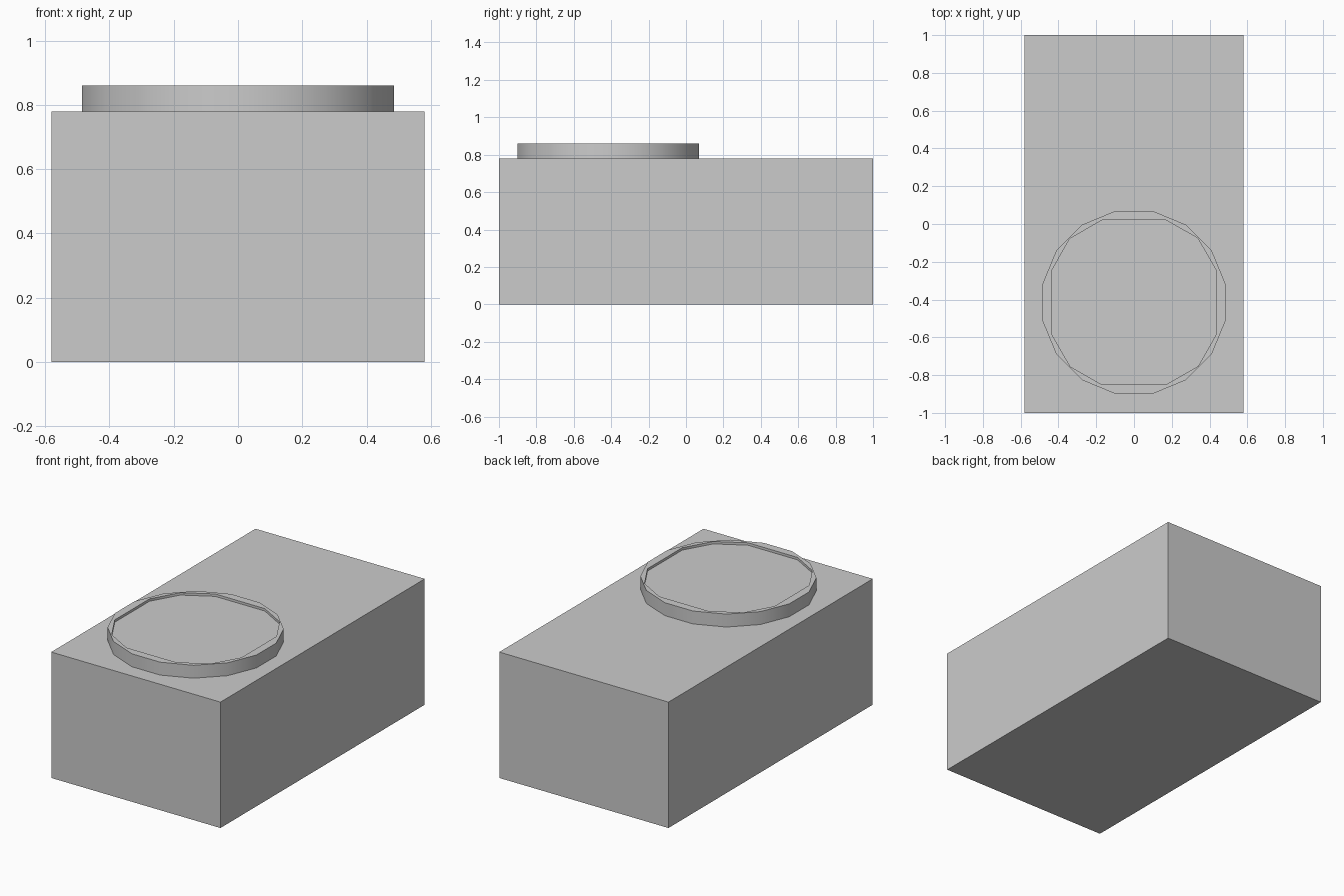
import bpy, bmesh
from math import pi, cos, sin
from mathutils import Vector

if "Cube" in bpy.data.objects:
    bpy.data.objects.remove(bpy.data.objects["Cube"])

BODY_TOP, RIM_TOP, DISC_TOP = 0.78, 0.86, 0.845
CENTRE_Y = -0.415


def add_object(name, bm):
    bmesh.ops.recalc_face_normals(bm, faces=bm.faces)
    mesh = bpy.data.meshes.new(name)
    bm.to_mesh(mesh)
    bm.free()
    obj = bpy.data.objects.new(name, mesh)
    bpy.context.collection.objects.link(obj)
    return obj


def add_loop(bm, points, z):
    verts = [bm.verts.new((x, y + CENTRE_Y, z)) for x, y in points]
    edges = [bm.edges.new((v, verts[(i + 1) % len(verts)])) for i, v in enumerate(verts)]
    return verts, edges


def add_wall(bm, lower, upper):
    n = len(lower)
    for i in range(n):
        j = (i + 1) % n
        bm.faces.new((lower[i], lower[j], upper[j], upper[i]))


# Box body
bm = bmesh.new()
bmesh.ops.create_cube(bm, size=1)
bmesh.ops.scale(bm, vec=Vector((1.16, 2.0, BODY_TOP)), verts=bm.verts)
bmesh.ops.translate(bm, vec=Vector((0, 0, BODY_TOP / 2)), verts=bm.verts)
add_object("body", bm)

# Raised round lid: sixteen-sided outside, twelve-sided shallow recess
outer = [(0.4945 * cos((i + 0.5) * pi / 8), 0.4945 * sin((i + 0.5) * pi / 8)) for i in range(16)]
corner = [(0.435, 0.17), (0.337, 0.34), (0.17, 0.435)]
inner = []
for quarter in range(4):
    inner += corner
    corner = [(-y, x) for x, y in corner]

bm = bmesh.new()
base, _ = add_loop(bm, outer, BODY_TOP)
rim_out, out_edges = add_loop(bm, outer, RIM_TOP)
rim_in, in_edges = add_loop(bm, inner, RIM_TOP)
floor, _ = add_loop(bm, inner, DISC_TOP)
bmesh.ops.triangle_fill(bm, edges=out_edges + in_edges, use_beauty=True, normal=(0, 0, 1))
bmesh.ops.dissolve_limit(bm, angle_limit=0.001, verts=[], edges=[])
add_wall(bm, base, rim_out)
add_wall(bm, floor, rim_in)
bm.faces.new(floor)
lid = add_object("round_lid", bm)

# Smooth the curved walls, keep the rim sharp
bpy.context.view_layer.objects.active = lid
lid.select_set(True)
bpy.ops.object.shade_smooth_by_angle(angle=0.61)
